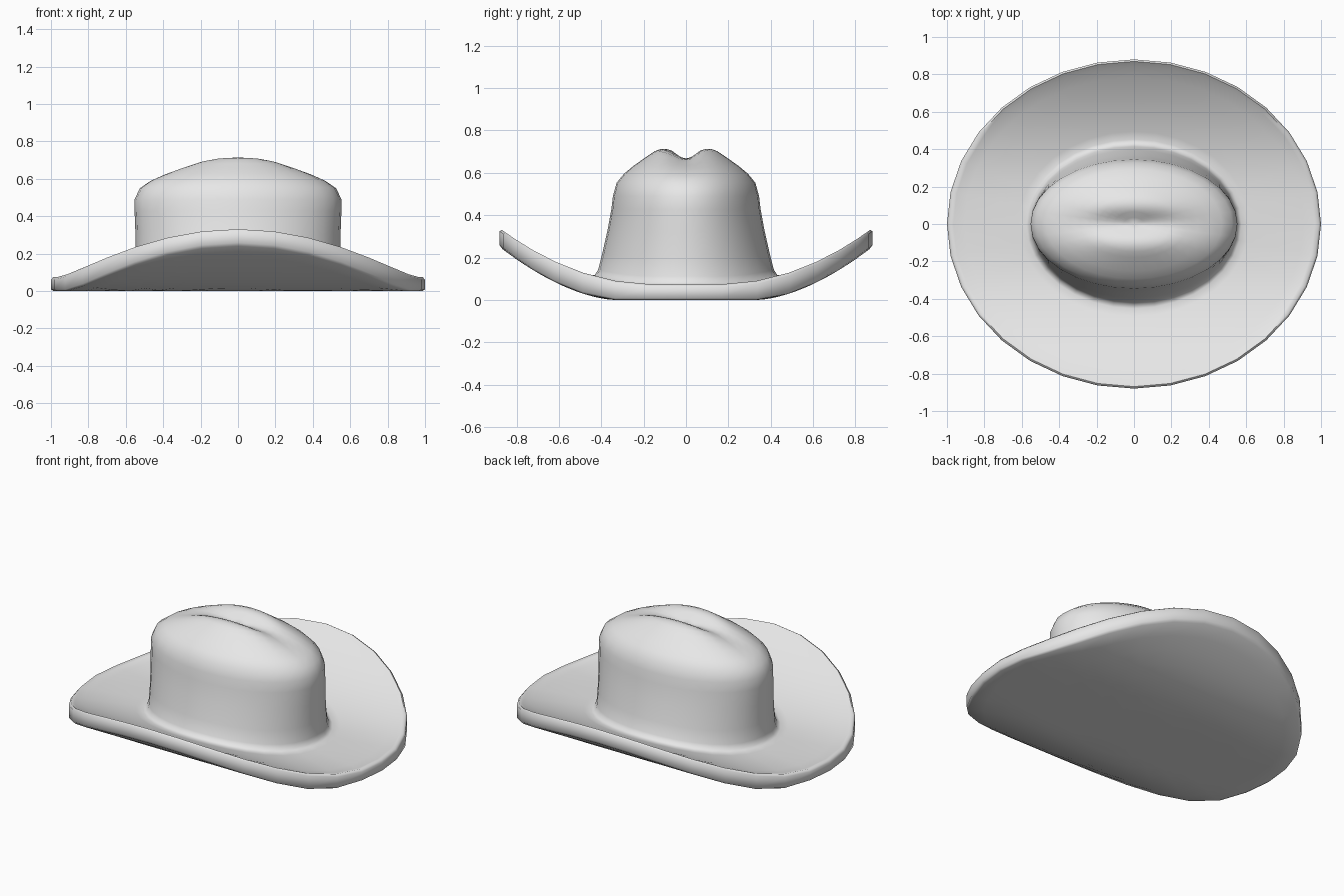
import bpy
import bmesh
from math import sin, cos, pi, exp, radians

if "Cube" in bpy.data.objects:
    bpy.data.objects.remove(bpy.data.objects["Cube"], do_unlink=True)

SEGMENTS = 32
BRIM_X, BRIM_Y = 1.0, 0.88
RIM_X, RIM_Y, RIM_Z = 0.553, 0.345, 0.49   # shoulder of the crown


def lerp(a, b, t):
    return a + (b - a) * t


def brim_top(y):
    return 0.07 + 0.503 * max(0, abs(y) - 0.15) ** 2.04


def brim_under(y):
    return 0.687 * max(0, abs(y) - 0.33) ** 1.69


DOME = [(0, 0.74), (0.2, 0.735), (0.4, 0.71), (0.58, 0.667),
        (0.73, 0.63), (0.85, 0.595), (0.95, 0.553), (1, RIM_Z)]


def crown_top(x, y):
    """Dome height with a pinched crease running from side to side."""
    r = min(1, ((x / RIM_X) ** 2 + (y / RIM_Y) ** 2) ** 0.5)
    for (r0, z0), (r1, z1) in zip(DOME, DOME[1:]):
        if r <= r1:
            z = lerp(z0, z1, (r - r0) / (r1 - r0))
            break
    return z - 0.075 * exp(-(y / 0.07) ** 2 - (x / 0.31) ** 2)


bm = bmesh.new()


def ring(rx, ry, height):
    verts = []
    for i in range(SEGMENTS):
        a = 2 * pi * i / SEGMENTS
        x, y = rx * cos(a), ry * sin(a)
        verts.append(bm.verts.new((x, y, height(x, y))))
    return verts


rings = []

# underside of the brim, from the middle outwards
for s in (0.2, 0.38, 0.5, 0.6, 0.7, 0.8, 0.9, 0.985):
    rings.append(ring(BRIM_X * s, BRIM_Y * s, lambda x, y: brim_under(y)))

# rounded brim edge
rings.append(ring(BRIM_X, BRIM_Y, lambda x, y: brim_under(y) + 0.008))
rings.append(ring(BRIM_X, BRIM_Y, lambda x, y: brim_top(y) - 0.01))
rings.append(ring(BRIM_X * 0.988, BRIM_Y * 0.988, lambda x, y: brim_top(y) + 0.004))

# upper face of the brim, from the edge in to the crown
BASE_X, BASE_Y = 0.575, 0.452
for t in (0.08, 0.22, 0.4, 0.58, 0.75, 0.9):
    rings.append(ring(lerp(BRIM_X, BASE_X, t), lerp(BRIM_Y, BASE_Y, t),
                      lambda x, y: brim_top(y)))

# crown wall, flaring into the brim at its foot
for t, rx, ry in [(0, BASE_X, BASE_Y), (0.03, 0.558, 0.43), (0.1, 0.55, 0.415),
                  (0.3, 0.547, 0.396), (0.6, 0.549, 0.37), (0.85, 0.553, 0.352),
                  (1, RIM_X, RIM_Y)]:
    rings.append(ring(rx, ry, lambda x, y: lerp(brim_top(y), RIM_Z, t)))

# creased top of the crown
for s in (0.95, 0.85, 0.73, 0.62, 0.52, 0.43, 0.35, 0.27, 0.19, 0.1):
    rings.append(ring(RIM_X * s, RIM_Y * s, crown_top))

# skin the rings and close both ends
for lower, upper in zip(rings, rings[1:]):
    for i in range(SEGMENTS):
        j = (i + 1) % SEGMENTS
        bm.faces.new((lower[i], lower[j], upper[j], upper[i]))
for loop, z in ((rings[0], 0), (rings[-1], crown_top(0, 0))):
    centre = bm.verts.new((0, 0, z))
    for i in range(SEGMENTS):
        bm.faces.new((loop[i], loop[(i + 1) % SEGMENTS], centre))
bmesh.ops.recalc_face_normals(bm, faces=bm.faces[:])

mesh = bpy.data.meshes.new("hat_crown_and_brim")
bm.to_mesh(mesh)
bm.free()
hat = bpy.data.objects.new("hat_crown_and_brim", mesh)
bpy.context.collection.objects.link(hat)

# plain grey felt
felt = bpy.data.materials.new("light_grey_felt")
felt.use_nodes = True
felt.diffuse_color = (0.8, 0.8, 0.8, 1)
felt.node_tree.nodes["Principled BSDF"].inputs["Base Color"].default_value = (0.8, 0.8, 0.8, 1)
mesh.materials.append(felt)

bpy.ops.object.select_all(action="DESELECT")
hat.select_set(True)
bpy.context.view_layer.objects.active = hat
bpy.ops.object.shade_smooth_by_angle(angle=radians(65))
